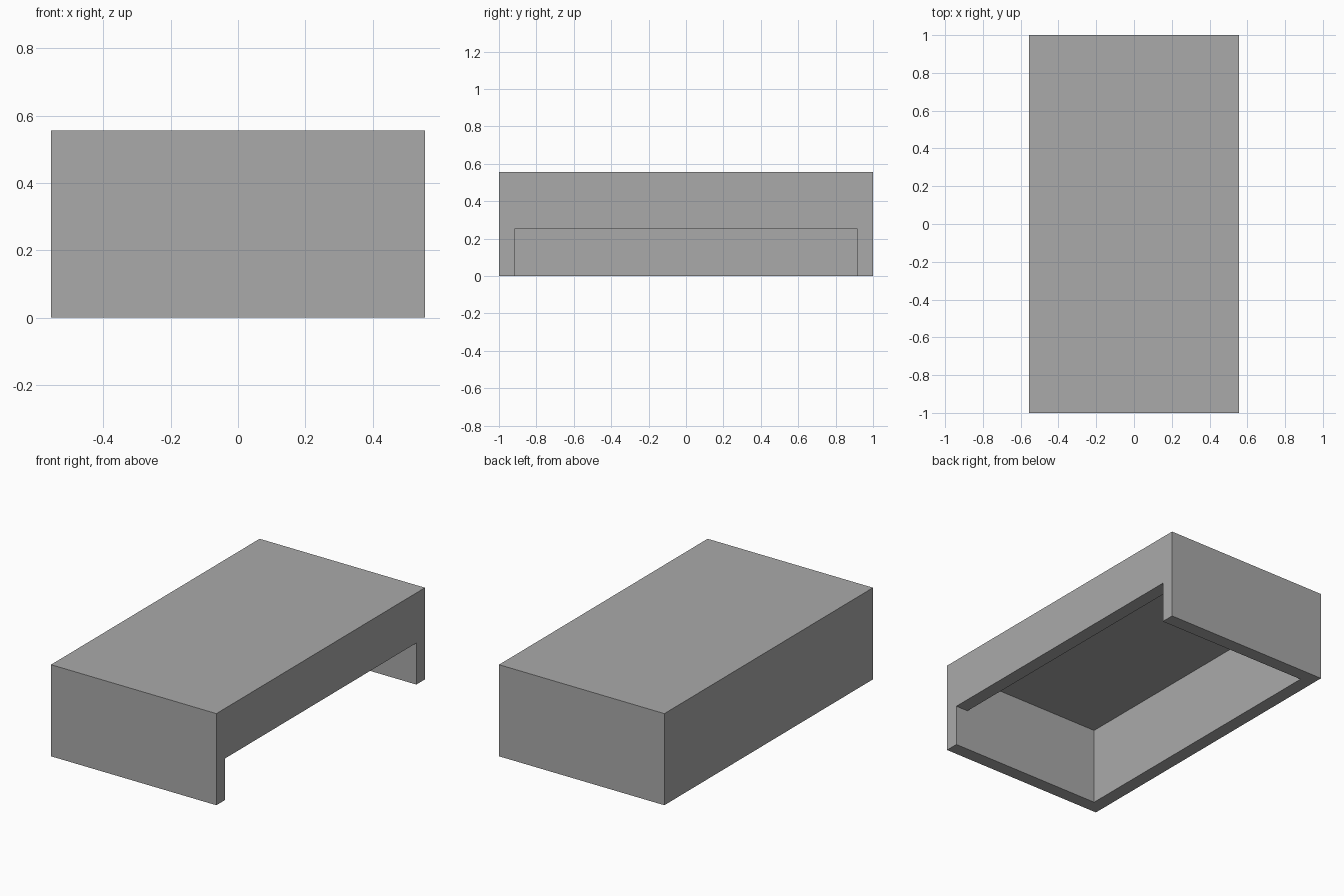
import bpy

cube = bpy.data.objects.get("Cube")
if cube:
    bpy.data.objects.remove(cube, do_unlink=True)

WIDTH, LENGTH, HEIGHT, WALL = 1.11, 2.0, 0.556, 0.083
OPENING = 0.252

grey = bpy.data.materials.new("plain grey")
grey.use_nodes = True
grey.diffuse_color = (0.4, 0.4, 0.4, 1)
grey.node_tree.nodes["Principled BSDF"].inputs["Base Color"].default_value = (0.4, 0.4, 0.4, 1)


def box(name, low, high):
    """Axis-aligned box between two opposite corners."""
    bpy.ops.mesh.primitive_cube_add(size=1, location=[(a + b) / 2 for a, b in zip(low, high)])
    obj = bpy.context.object
    obj.name = name
    obj.scale = [b - a for a, b in zip(low, high)]
    bpy.ops.object.transform_apply(location=True, rotation=False, scale=True)
    obj.data.materials.append(grey)
    return obj


def cut(target, cutter):
    """Subtract the cutter, then discard it."""
    mod = target.modifiers.new("cut", 'BOOLEAN')
    mod.operation = 'DIFFERENCE'
    mod.solver = 'EXACT'
    mod.object = cutter
    bpy.context.view_layer.objects.active = target
    bpy.ops.object.modifier_apply(modifier=mod.name)
    bpy.data.objects.remove(cutter, do_unlink=True)


x, y = WIDTH / 2, LENGTH / 2
ix, iy = x - WALL, y - WALL

# Open-bottomed shell
shell = box("shell", (-x, -y, 0), (x, y, HEIGHT))
cut(shell, box("cavity", (-ix, -iy, -0.2), (ix, iy, HEIGHT - WALL)))

# Low opening through the wall on the left (+x) side
cut(shell, box("side_opening", (0, -iy, -0.2), (x + 0.2, iy, OPENING)))
